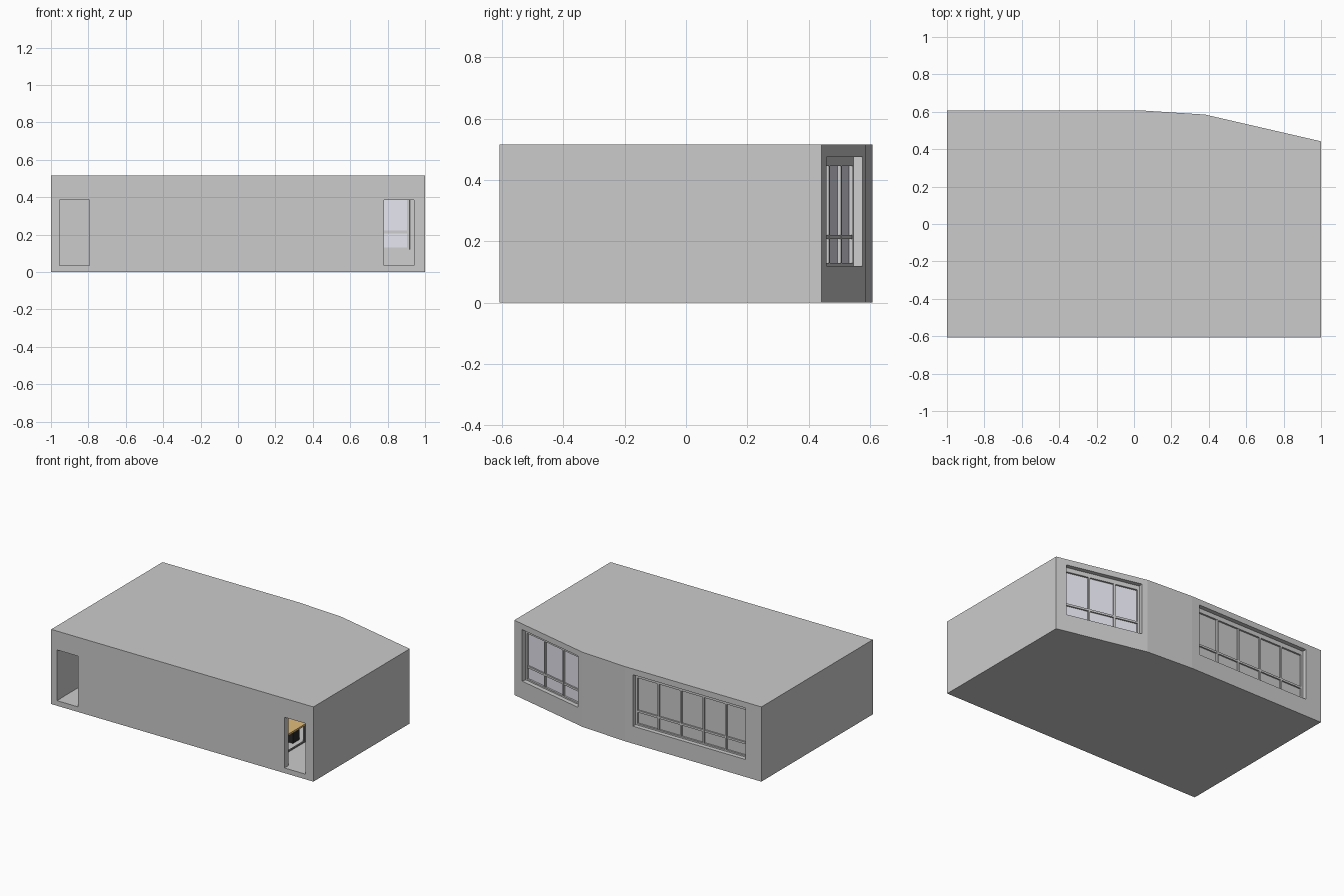
import bpy, bmesh, math
from mathutils import Matrix, Vector

if "Cube" in bpy.data.objects:
    bpy.data.objects.remove(bpy.data.objects["Cube"])


def finish(name, bm, color=None, matrix=None):
    bmesh.ops.recalc_face_normals(bm, faces=bm.faces[:])
    me = bpy.data.meshes.new(name)
    bm.to_mesh(me)
    bm.free()
    ob = bpy.data.objects.new(name, me)
    bpy.context.collection.objects.link(ob)
    if matrix:
        me.transform(matrix)
    if color:
        mat = bpy.data.materials.get(name) or bpy.data.materials.new(name)
        mat.diffuse_color = (*color, 1)
        mat.use_nodes = True
        mat.node_tree.nodes["Principled BSDF"].inputs["Base Color"].default_value = mat.diffuse_color
        me.materials.append(mat)
    return ob


def prism(name, pts, z0, z1):
    bm = bmesh.new()
    f = bm.faces.new([bm.verts.new((x, y, z0)) for x, y in pts])
    r = bmesh.ops.extrude_face_region(bm, geom=[f])
    vs = [v for v in r["geom"] if isinstance(v, bmesh.types.BMVert)]
    bmesh.ops.translate(bm, verts=vs, vec=(0, 0, z1 - z0))
    return finish(name, bm)


def boxes(name, items, color=None, matrix=None):
    """Each item is (x0, x1, y0, y1, z0, z1)."""
    bm = bmesh.new()
    for x0, x1, y0, y1, z0, z1 in items:
        m = Matrix.Translation(((x0 + x1) / 2, (y0 + y1) / 2, (z0 + z1) / 2))
        m = m @ Matrix.Diagonal((x1 - x0, y1 - y0, z1 - z0, 1))
        bmesh.ops.create_cube(bm, size=1, matrix=m)
    return finish(name, bm, color, matrix)


def cut(target, cutter):
    mod = target.modifiers.new("cut", 'BOOLEAN')
    mod.operation = 'DIFFERENCE'
    mod.solver = 'EXACT'
    mod.object = cutter
    bpy.context.view_layer.objects.active = target
    bpy.ops.object.modifier_apply(modifier=mod.name)
    bpy.data.objects.remove(cutter)


# Room shell: outer outline minus inner outline
outer = [(-1, -.607), (1, -.607), (1, .442), (.38, .585), (.04, .607), (-1, .607)]
inner = [(-.957, -.565), (.957, -.565), (.957, .401), (.373, .535), (.04, .557), (-.957, .557)]
shell = prism("room_shell", outer, 0, .515)
cut(shell, prism("inner_cutter", inner, .035, .485))

# Door openings in the front wall
for x0, x1 in ((-.955, -.795), (.78, .94)):
    cut(shell, boxes("door_cutter", [(x0, x1, -.7, -.5, .0352, .385)]))

# Windows: recessed frame, mullions, transom and glass
Z0, Z1 = .12, .475


def window(name, p0, p1, panes, color=None):
    d = Vector(p1) - Vector(p0)
    w = d.length
    m = Matrix.Translation((*p0, 0)) @ Matrix.Rotation(math.atan2(d.y, d.x), 4, 'Z')
    cut(shell, boxes("window_cutter", [(0, w, -.1, .1, Z0, Z1)], matrix=m))
    b0, b1 = -.053, -.03
    bars = [(0, w, b0, b1, Z1 - .03, Z1), (0, w, b0, b1, Z0, Z0 + .01),
            (0, .014, b0, b1, Z0, Z1), (w - .014, w, b0, b1, Z0, Z1),
            (0, w, b0, b1 - .002, .207, .221)]
    for i in range(1, panes):
        c = w * i / panes
        bars.append((c - .006, c + .006, b0, b1 - .001, Z0, Z1))
    boxes(name + "_frame", bars, matrix=m)
    boxes(name + "_glass", [(0, w, -.046, -.042, Z0, Z1)], color, m)


window("wide_window", (-.88, .607), (-.02, .607), 5)
window("angled_window", (.42, .5758), (.93, .4581), 3, (.78, .78, .86))

# Desk seen through the right door
boxes("desk_top", [(.40, .675, -.55, -.20, .155, .168)], (.75, .5, .2))
legs = []
for x in (.41, .655):
    legs += [(x, x + .01, -.53, -.52, .035, .155), (x, x + .01, -.225, -.215, .035, .155),
             (x, x + .01, -.54, -.21, .035, .043), (x, x + .01, -.54, -.21, .147, .155)]
boxes("desk_legs", legs, (.2, .2, .2))
boxes("computer_case", [(.56, .615, -.28, -.21, .035, .115)], (.02, .02, .02))
boxes("monitor", [(.50, .51, -.36, -.24, .19, .26), (.49, .50, -.31, -.29, .168, .22),
                  (.475, .52, -.33, -.27, .168, .173)])
